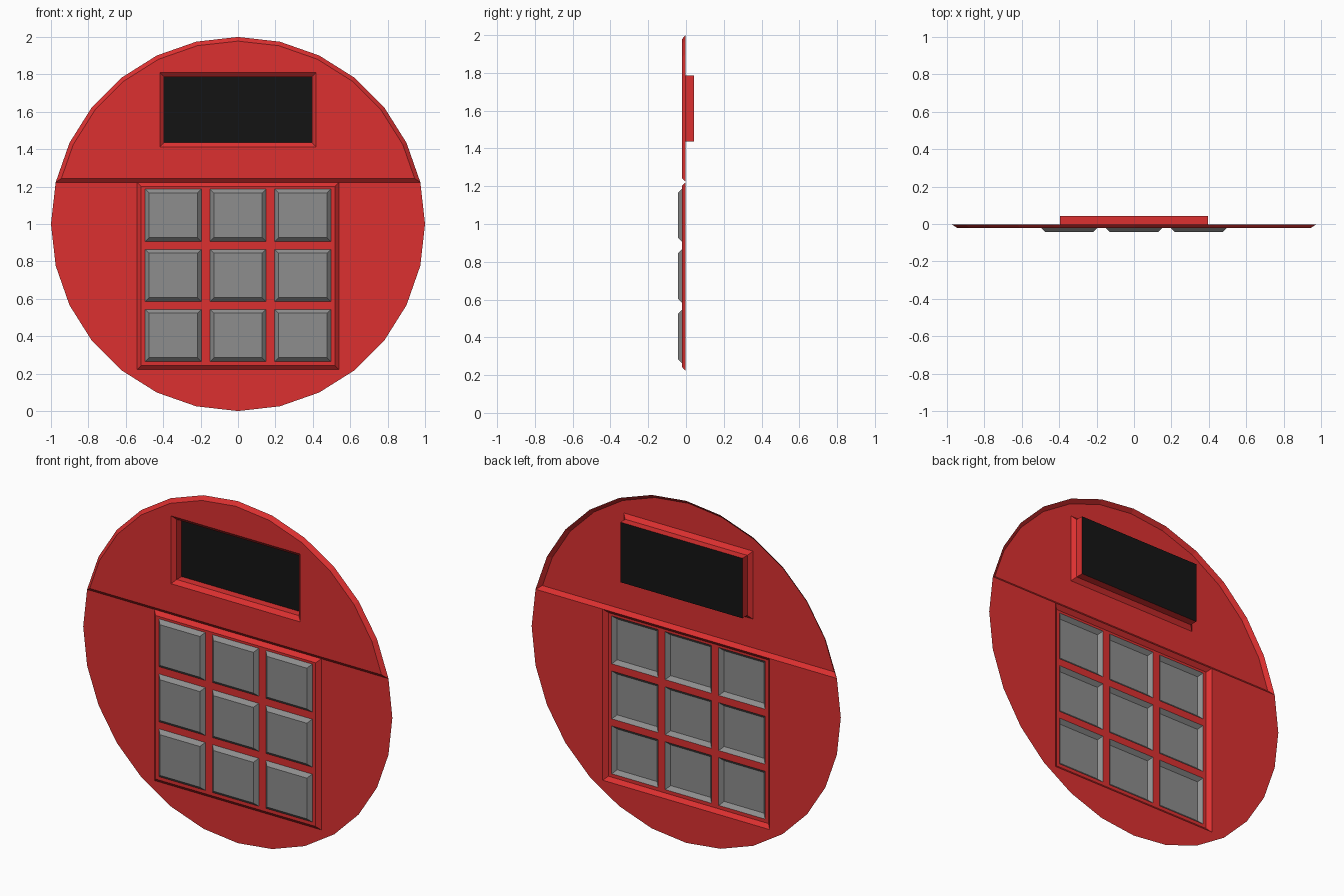
import bpy, bmesh, math
from mathutils import Vector

if "Cube" in bpy.data.objects:
    bpy.data.objects.remove(bpy.data.objects["Cube"])

FLOOR, RAISED, TOP, BACK = -0.002, -0.022, -0.043, 0.043
SIDES = 28
KEY_X, KEY_LOW = 0.54, 0.222


def material(name, rgb):
    m = bpy.data.materials.new(name)
    m.diffuse_color = (*rgb, 1)
    m.use_nodes = True
    m.node_tree.nodes["Principled BSDF"].inputs["Base Color"].default_value = m.diffuse_color
    return m


RED = material("red", (0.72, 0.03, 0.03))
BLACK = material("black", (0.007, 0.007, 0.007))
GREY = material("grey", (0.27, 0.27, 0.27))


# Outlines are (x, z) points, counter-clockwise seen from the front
def rim(first, last):
    step = 2 * math.pi / SIDES
    return [Vector((math.cos(k * step), 1 + math.sin(k * step)))
            for k in range(first, last + 1)]


def rect(x0, x1, z0, z1):
    return [Vector(p) for p in ((x0, z0), (x1, z0), (x1, z1), (x0, z1))]


def inset(loop, d):
    out = []
    for i, p in enumerate(loop):
        a = (p - loop[i - 1]).normalized()
        b = (loop[(i + 1) % len(loop)] - p).normalized()
        na, nb = Vector((-a.y, a.x)), Vector((-b.y, b.x))
        out.append(p + (na + nb) * d / (1 + na.dot(nb)))
    return out


# Sloped or straight strip between two matching outlines
def band(bm, outer, y0, inner, y1):
    a = [bm.verts.new((p.x, y0, p.y)) for p in outer]
    b = [bm.verts.new((p.x, y1, p.y)) for p in inner]
    for i in range(len(a)):
        j = (i + 1) % len(a)
        bm.faces.new((a[i], a[j], b[j], b[i]))


# Flat sheet at depth y; extra outlines become holes
def sheet(bm, y, *loops):
    edges = []
    for loop in loops:
        vs = [bm.verts.new((p.x, y, p.y)) for p in loop]
        edges += [bm.edges.new((vs[i - 1], vs[i])) for i in range(len(vs))]
    res = bmesh.ops.triangle_fill(bm, edges=edges, use_beauty=True,
                                  normal=(0, -1, 0))
    for f in res["geom"]:
        if isinstance(f, bmesh.types.BMFace):
            f.normal_update()
            if f.normal.y > 0:
                f.normal_flip()


def finish(bm, name, mat):
    bmesh.ops.remove_doubles(bm, verts=bm.verts, dist=1e-5)
    me = bpy.data.meshes.new(name)
    bm.to_mesh(me)
    bm.free()
    me.materials.append(mat)
    bpy.context.collection.objects.link(bpy.data.objects.new(name, me))


chord = rim(1, 1)[0].y
key_rim = rect(-KEY_X, KEY_X, KEY_LOW, chord)
key_face = inset(key_rim, 0.022)
buttons = [rect(x - 0.15, x + 0.15, z - 0.14, z + 0.14)
           for z in (1.047, 0.725, 0.404) for x in (-0.346, 0, 0.346)]

# Lower face plate, notched around the keypad
bm = bmesh.new()
notch = [key_rim[2], key_rim[1], key_rim[0], key_rim[3]]
sheet(bm, FLOOR, rim(SIDES // 2 - 1, SIDES + 1) + notch)
finish(bm, "lower_face_plate", RED)

# Raised upper plate with bevelled edge and display recess
bm = bmesh.new()
dome = rim(1, SIDES // 2 - 1)
dome_face = inset(dome, 0.022)
opening = rect(-0.418, 0.418, 1.413, 1.81)
glass = inset(opening, 0.023)
band(bm, dome, FLOOR, dome_face, RAISED)
sheet(bm, RAISED, dome_face, opening)
band(bm, opening, RAISED, glass, FLOOR)
band(bm, glass, FLOOR, glass, BACK)
finish(bm, "upper_face_plate", RED)

# Display at the back of the recess
bm = bmesh.new()
sheet(bm, BACK, glass)
finish(bm, "display_screen", BLACK)

# Raised keypad panel with button openings
bm = bmesh.new()
band(bm, key_rim, FLOOR, key_face, RAISED)
sheet(bm, RAISED, key_face, *buttons)
finish(bm, "keypad_panel", RED)

# Nine bevelled buttons
for i, b in enumerate(buttons):
    bm = bmesh.new()
    cap = inset(b, 0.021)
    band(bm, b, RAISED, cap, TOP)
    sheet(bm, TOP, cap)
    finish(bm, f"button_{i + 1}", GREY)
